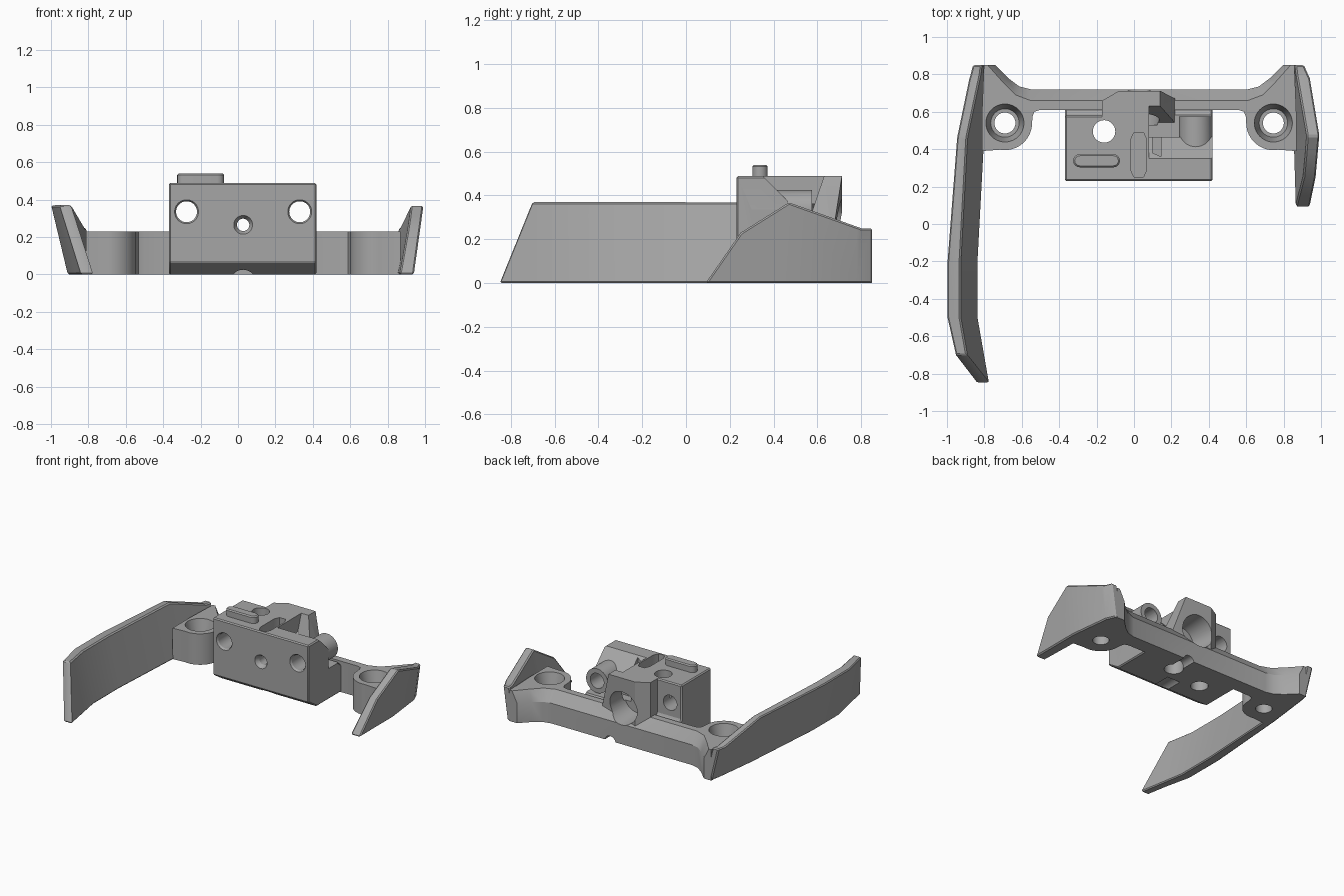
import bpy, bmesh, math
from mathutils import Vector, Matrix

cube = bpy.data.objects.get("Cube")
if cube:
    bpy.data.objects.remove(cube)

grey = bpy.data.materials.new("plain_grey")
grey.use_nodes = True
GREY = (0.38, 0.38, 0.38, 1)
grey.diffuse_color = GREY
grey.node_tree.nodes["Principled BSDF"].inputs["Base Color"].default_value = GREY
MID = 0.0275  # symmetry line of the cross arm


def make(name, bm):
    bmesh.ops.recalc_face_normals(bm, faces=bm.faces)
    mesh = bpy.data.meshes.new(name)
    bm.to_mesh(mesh)
    bm.free()
    mesh.materials.append(grey)
    obj = bpy.data.objects.new(name, mesh)
    bpy.context.collection.objects.link(obj)
    return obj


def solid(name, rings):
    """Closed body through matching rings of points."""
    bm = bmesh.new()
    loops = [[bm.verts.new(p) for p in ring] for ring in rings]
    n = len(loops[0])
    for a, b in zip(loops, loops[1:]):
        for i in range(n):
            j = (i + 1) % n
            bm.faces.new((a[i], a[j], b[j], b[i]))
    bm.faces.new(loops[0])
    bm.faces.new(loops[-1])
    return make(name, bm)


def plan_prism(name, pts, z0, z1):
    return solid(name, [[(x, y, z) for x, y in pts] for z in (z0, z1)])


def side_prism(name, pts, x0, x1):
    return solid(name, [[(x, y, z) for y, z in pts] for x in (x0, x1)])


def rod(name, a, b, r1, r2=None):
    a, b = Vector(a), Vector(b)
    turn = (b - a).to_track_quat('Z', 'Y').to_matrix().to_4x4()
    bm = bmesh.new()
    bmesh.ops.create_cone(bm, cap_ends=True, segments=40, radius1=r1,
                          radius2=r1 if r2 is None else r2, depth=(b - a).length,
                          matrix=Matrix.Translation((a + b) / 2) @ turn)
    return make(name, bm)


def bake(obj):
    deps = bpy.context.evaluated_depsgraph_get()
    mesh = bpy.data.meshes.new_from_object(obj.evaluated_get(deps))
    obj.modifiers.clear()
    obj.data = mesh


def combine(obj, other, op='DIFFERENCE'):
    mod = obj.modifiers.new(op, 'BOOLEAN')
    mod.operation, mod.solver, mod.object = op, 'EXACT', other
    bake(obj)
    bpy.data.objects.remove(other)


def bevel(obj, width):
    mod = obj.modifiers.new("bevel", 'BEVEL')
    mod.width, mod.segments, mod.limit_method = width, 1, 'ANGLE'
    mod.angle_limit = math.radians(40)
    bake(obj)


def stadium(x0, x1, y, r):
    pts = []
    for cx, start in ((x1, -90), (x0, 90)):
        for k in range(9):
            t = math.radians(start + k * 22.5)
            pts.append((cx + r * math.cos(t), y + r * math.sin(t)))
    return pts


# leaning wings: rows of (y, outer x, inner x) at the foot, trimmed to a side outline
def wing(name, rows, lean_out, lean_in, outline):
    def ring(z):
        return ([(o + lean_out * z, y, z) for y, o, i in rows]
                + [(i + lean_in * z, y, z) for y, o, i in reversed(rows)])
    obj = solid(name, [ring(-0.05), ring(0.45)])
    combine(obj, side_prism("trim", outline, -1.3, 1.3), 'INTERSECT')
    bevel(obj, 0.008)
    return obj


back_outline = [(0.47, 0.368), (0.8, 0.25), (0.85, 0.25), (0.85, 0)]
long_wing = wing("right_long_wing", [
    (0.86, -0.80, -0.75), (0.78, -0.82, -0.76), (0.45, -0.86, -0.80),
    (-0.2, -0.91, -0.835), (-0.5, -0.91, -0.835), (-0.7, -0.865, -0.80),
    (-0.87, -0.835, -0.77)], -0.24, -0.25,
    [(-0.85, 0), (-0.7, 0.37)] + back_outline)
short_wing = wing("left_short_wing", [
    (0.86, 0.87, 0.81), (0.78, 0.905, 0.82), (0.48, 0.94, 0.85),
    (0.38, 0.94, 0.855), (0.05, 0.94, 0.865)], 0.14, 0.2,
    [(0.09, 0), (0.25, 0.23)] + back_outline)

# cross arm with round ends, chamfered along the back
back_low = [(0.58, 0.72), (0.64, 0.735), (0.7, 0.78), (0.77, 0.85)]
back_top = [(0.58, 0.66), (0.66, 0.69), (0.73, 0.76), (0.81, 0.85)]
front = [(0.83, 0.85), (0.84, 0.6), (0.84, 0.39)]
for k in range(13):
    t = math.radians(-80 - k * 100 / 12)
    front.append((0.7175 + 0.145 * math.cos(t), 0.54 + 0.145 * math.sin(t)))
front += [(0.57, 0.575), (0.56, 0.6), (0.53, 0.61)]


def arm_ring(back, z):
    half = back + front
    return ([(MID + u, y, z) for u, y in half]
            + [(MID - u, y, z) for u, y in reversed(half)])


body = solid("cross_arm_and_block", [arm_ring(back_low, 0), arm_ring(back_low, 0.15),
                                     arm_ring(back_top, 0.23)])

# main block, sloped behind on the left half
block = side_prism("block", [(0.23, 0.065), (0.33, 0), (0.62, 0), (0.62, 0.2), (0.58, 0.23),
                             (0.58, 0.488), (0.23, 0.488)], -0.37, 0.42)
bevel(block, 0.008)
combine(block, side_prism("slope", [(0.35, 0.5), (0.35, 0.488), (0.465, 0.373),
                                    (0.465, 0.23), (0.7, 0.23), (0.7, 0.5)], 0.08, 0.6))
combine(body, block, 'UNION')

# rear tower, flared on the left
left_side = [(0.08, 0.5), (-0.17, 0.5), (-0.17, 0.66), (-0.08, 0.712)]
tower = solid("tower", [
    [(x, y, 0.05) for x, y in left_side + [(0.22, 0.7), (0.22, 0.54), (0.08, 0.54)]],
    [(x, y, 0.22) for x, y in left_side + [(0.22, 0.67), (0.22, 0.54), (0.08, 0.54)]],
    [(x, y, 0.488) for x, y in left_side + [(0.14, 0.712), (0.14, 0.63), (0.08, 0.63)]]])
combine(body, tower, 'UNION')

# screw tube behind the slope
combine(body, rod("tube", (0.33, 0.3, 0.335), (0.33, 0.575, 0.335), 0.09), 'UNION')

# screw holes through the block
for x in (-0.275, 0.33):
    combine(body, rod("hole", (x, 0.1, 0.335), (x, 0.9, 0.335), 0.056))
    combine(body, rod("sink", (x, 0.22, 0.335), (x, 0.245, 0.335), 0.07, 0.055))
combine(body, rod("pilot", (MID, 0.1, 0.265), (MID, 0.6, 0.265), 0.033))
combine(body, rod("sink", (MID, 0.22, 0.265), (MID, 0.26, 0.265), 0.056, 0.033))
combine(body, rod("upright_hole", (-0.16, 0.495, -0.1), (-0.16, 0.495, 0.6), 0.06))

# wide socket in the back
combine(body, rod("socket", (MID, 0.76, 0.265), (MID, 0.53, 0.265), 0.125, 0.105))

# stepped holes at the arm ends
for side in (-1, 1):
    x = MID + side * 0.7175
    combine(body, rod("bore", (x, 0.54, -0.1), (x, 0.54, 0.4), 0.056))
    combine(body, rod("counterbore", (x, 0.54, 0.12), (x, 0.54, 0.24), 0.076, 0.104))

# underside groove and blind hole
combine(body, rod("groove", (MID, 0.1, -0.045), (MID, 0.45, -0.045), 0.07))
combine(body, rod("blind_hole", (0.12, 0.56, -0.1), (0.12, 0.56, 0.12), 0.065))
combine(body, rod("notch", (0.12, 0.56, -0.01), (0.12, 0.9, -0.01), 0.045))

# pockets in the top
combine(body, plan_prism("slot", [(0, 0.25), (0.05, 0.25), (0.068, 0.29), (0.068, 0.45),
                                  (0.05, 0.49), (0, 0.49), (-0.018, 0.45), (-0.018, 0.29)],
                         0.41, 0.6))
combine(body, plan_prism("small_slot", [(0.1, 0.38), (0.145, 0.36), (0.145, 0.48),
                                        (0.1, 0.46)], 0.33, 0.6))

# raised key on the top
key = plan_prism("raised_key", stadium(-0.29, -0.11, 0.338, 0.035), 0.47, 0.54)
bevel(key, 0.008)

for obj in (body, long_wing, short_wing, key):
    bpy.ops.object.select_all(action='DESELECT')
    obj.select_set(True)
    bpy.context.view_layer.objects.active = obj
    bpy.ops.object.shade_smooth_by_angle(angle=math.radians(25))
